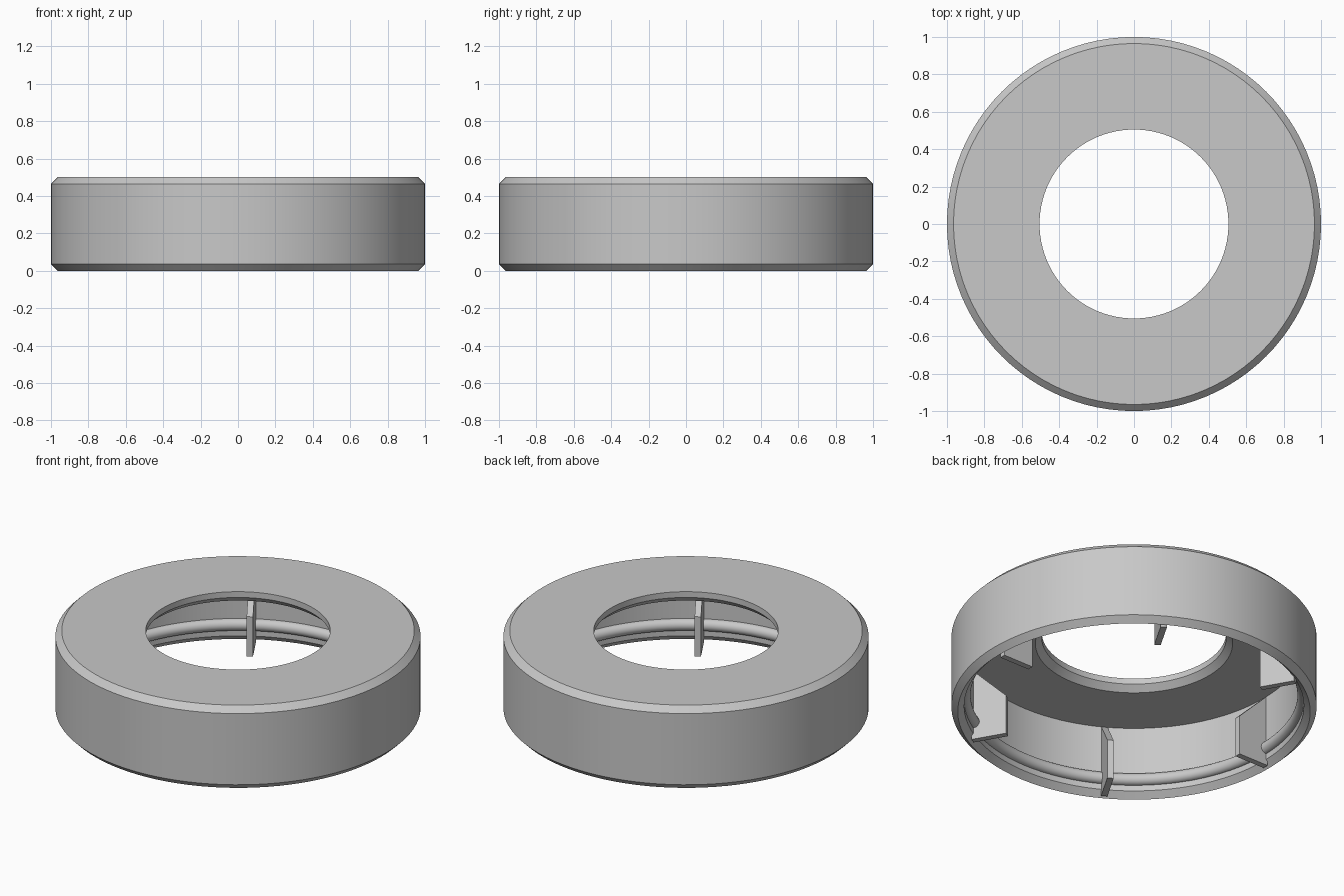
import bpy, bmesh
from math import cos, sin, pi, radians

default = bpy.data.objects.get("Cube")
if default:
    bpy.data.objects.remove(default, do_unlink=True)

STEP = 0.035          # chamfer size, bead radius and rib thickness
HEIGHT = 0.5
WALL = 2 * STEP
INNER = 1 - WALL      # inner radius of the wall
CEILING = HEIGHT - WALL
HOLE = 0.505
SEGMENTS = 96

grey = bpy.data.materials.new("plain grey")
grey.use_nodes = True
grey.diffuse_color = (0.58, 0.58, 0.58, 1)
grey.node_tree.nodes["Principled BSDF"].inputs["Base Color"].default_value = grey.diffuse_color


def finish(name, bm, smooth=True):
    """Turn a bmesh into a shaded object."""
    bmesh.ops.recalc_face_normals(bm, faces=bm.faces)
    mesh = bpy.data.meshes.new(name)
    bm.to_mesh(mesh)
    bm.free()
    mesh.materials.append(grey)
    obj = bpy.data.objects.new(name, mesh)
    bpy.context.collection.objects.link(obj)
    if smooth:
        bpy.ops.object.select_all(action="DESELECT")
        obj.select_set(True)
        bpy.context.view_layer.objects.active = obj
        bpy.ops.object.shade_smooth_by_angle(angle=radians(30))
    return obj


def revolve(name, profile):
    """Spin a closed (radius, height) profile around z."""
    bm = bmesh.new()
    rings = []
    for i in range(SEGMENTS):
        a = 2 * pi * i / SEGMENTS
        rings.append([bm.verts.new((r * cos(a), r * sin(a), z)) for r, z in profile])
    n = len(profile)
    for i in range(SEGMENTS):
        here, after = rings[i], rings[(i + 1) % SEGMENTS]
        for j in range(n):
            k = (j + 1) % n
            bm.faces.new((here[j], after[j], after[k], here[k]))
    return finish(name, bm)


# Shell: chamfered wall, top plate and bevelled centre hole
revolve("shell", [
    (1 - STEP, 0), (1, STEP), (1, HEIGHT - STEP), (1 - STEP, HEIGHT),
    (HOLE, HEIGHT), (HOLE, HEIGHT - STEP), (HOLE + STEP, CEILING),
    (INNER, CEILING), (INNER, STEP),
])

# Round snap bead, half sunk into the inside of the wall
revolve("snap_bead", [
    (INNER + STEP * cos(2 * pi * i / 24), 3 * STEP + STEP * sin(2 * pi * i / 24))
    for i in range(24)
])

# Six radial ribs with a sloped upper edge
RIB_INNER = 0.74
rib_profile = [(INNER + 0.01, 0), (RIB_INNER, 0),
               (RIB_INNER, CEILING - (INNER - RIB_INNER)),
               (INNER, CEILING), (INNER + 0.01, CEILING)]
for number in range(6):
    bm = bmesh.new()
    face = bm.faces.new([bm.verts.new((r, -STEP / 2, z)) for r, z in rib_profile])
    extruded = bmesh.ops.extrude_face_region(bm, geom=[face])
    moved = [v for v in extruded["geom"] if isinstance(v, bmesh.types.BMVert)]
    bmesh.ops.translate(bm, verts=moved, vec=(0, STEP, 0))
    rib = finish(f"rib_{number + 1}", bm, smooth=False)
    rib.rotation_euler.z = number * pi / 3
